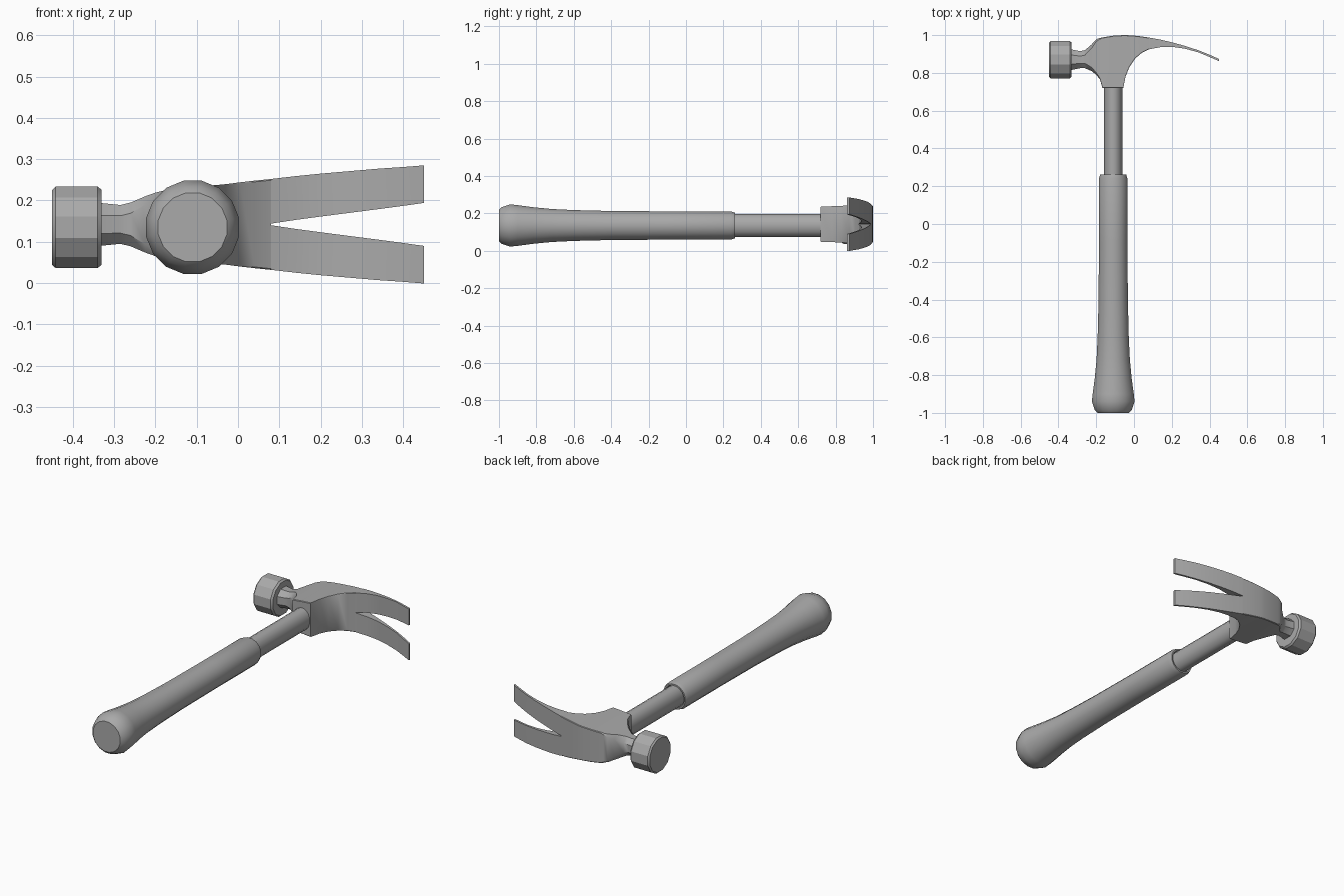
import bpy, bmesh, math
from mathutils import Vector

if "Cube" in bpy.data.objects:
    bpy.data.objects.remove(bpy.data.objects["Cube"])

metal = bpy.data.materials.new("grey")
metal.diffuse_color = (0.4, 0.4, 0.4, 1)
metal.use_nodes = True
metal.node_tree.nodes["Principled BSDF"].inputs["Base Color"].default_value = metal.diffuse_color
AXIS_X, MID_Z = -0.11, 0.135      # handle axis
HEAD_Z = 0.142                    # middle plane of the head


def loft(name, rings, cap_start=True, cap_end=True, angle=35):
    """Skin a list of equal-length point rings."""
    bm = bmesh.new()
    loops = [[bm.verts.new(p) for p in ring] for ring in rings]
    n = len(loops[0])
    for a, b in zip(loops, loops[1:]):
        for i in range(n):
            j = (i + 1) % n
            bm.faces.new((a[i], a[j], b[j], b[i]))
    if cap_start:
        bm.faces.new(loops[0][::-1])
    if cap_end:
        bm.faces.new(loops[-1])
    bmesh.ops.recalc_face_normals(bm, faces=bm.faces)
    mesh = bpy.data.meshes.new(name)
    bm.to_mesh(mesh)
    bm.free()
    mesh.materials.append(metal)
    ob = bpy.data.objects.new(name, mesh)
    bpy.context.collection.objects.link(ob)
    bpy.context.view_layer.objects.active = ob
    ob.select_set(True)
    bpy.ops.object.shade_smooth_by_angle(angle=math.radians(angle))
    ob.select_set(False)
    return ob


def circle(centre, u, v, ru, rv, n):
    return [centre + u * ru * math.cos(math.tau * (i + .5) / n)
            + v * rv * math.sin(math.tau * (i + .5) / n) for i in range(n)]


X, Y, Z = Vector((1, 0, 0)), Vector((0, 1, 0)), Vector((0, 0, 1))


def handle_ring(y, rx, rz, n):
    return circle(Vector((AXIS_X, y, MID_Z)), X, Z, rx, rz, n)


# Grip: flared butt, slim middle, rolled lip around the shaft
grip = [(-1, .085), (-.985, .1), (-.94, .115), (-.9, .111), (-.82, .1),
        (-.72, .09), (-.6, .084), (-.4, .079), (-.1, .077), (.24, .077),
        (.262, .07), (.262, .062), (.24, .056)]
loft("grip", [handle_ring(y, r, r, 16) for y, r in grip])

# Shaft: slightly oval tube running into the head
loft("shaft", [handle_ring(y, .049, .062, 16) for y in (.23, .75)])

# Striking face: ten-sided drum with small bevels
drum = [(-.45, .094), (-.442, .102), (-.34, .102), (-.33, .094)]
loft("striking_face", [circle(Vector((x, .87, MID_Z)), Y, Z, r, r, 12)
                       for x, r in drum], angle=25)


def head_ring(x, y0, y1, h, c):
    """Chamfered rectangle across the head."""
    pts = [(y0 + c, -h), (y1 - c, -h), (y1, -h + c), (y1, h - c),
           (y1 - c, h), (y0 + c, h), (y0, h - c), (y0, -h + c)]
    return [(x, y, HEAD_Z + z) for y, z in pts]


# Head body: neck, cheeks with socket, and root of the claw
body = [(-.335, .815, .925, .052, .03), (-.285, .825, .915, .047, .026),
        (-.26, .825, .92, .053, .026), (-.225, .81, .95, .068, .02),
        (-.2, .79, .978, .077, .012), (-.18, .765, .985, .082, .006),
        (-.167, .72, .988, .086, .004), (-.11, .72, .997, .091, .003),
        (-.057, .72, 1.0, .095, .003), (-.045, .78, 1.0, .096, .003),
        (-.025, .83, .999, .098, .003), (.005, .875, .997, .102, .003),
        (.04, .905, .993, .106, .003), (.08, .925, .987, .11, .003)]
loft("head_body", [head_ring(*s) for s in body], cap_end=False)

# Claw: two mirrored prongs that curve, thin and spread around a V slot
claw = [(.08, .925, .987, .002, .11), (.14, .936, .976, .011, .117),
        (.2, .938, .962, .019, .123), (.27, .928, .943, .028, .129),
        (.34, .909, .92, .037, .135), (.4, .884, .896, .045, .139),
        (.45, .862, .874, .052, .143)]
for side, label in ((1, "upper"), (-1, "lower")):
    loft("claw_prong_" + label,
         [[(x, a, HEAD_Z + side * i), (x, b, HEAD_Z + side * i),
           (x, b, HEAD_Z + side * o), (x, a, HEAD_Z + side * o)]
          for x, a, b, i, o in claw], cap_start=False)
